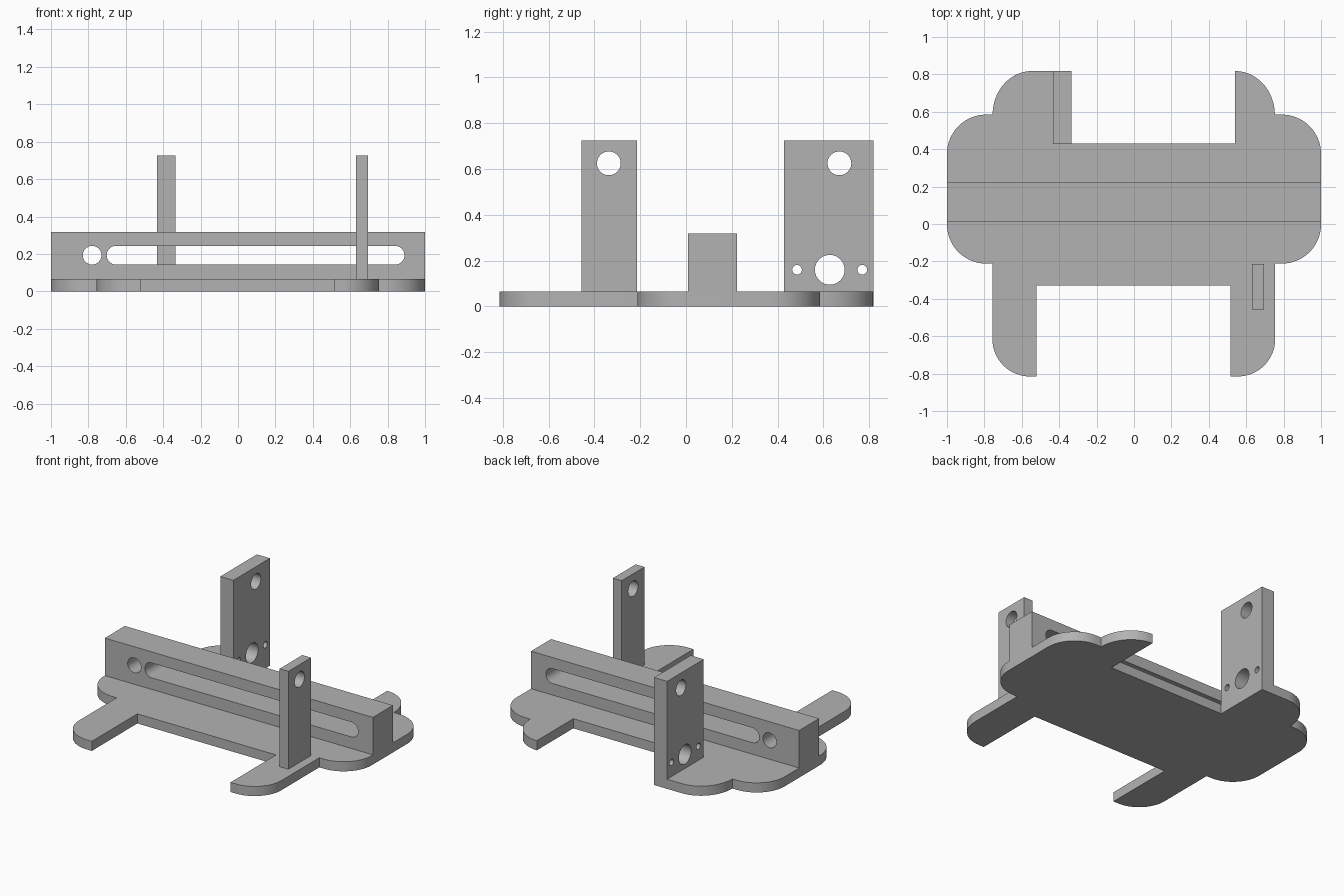
import bpy, bmesh
from math import pi, cos, sin, radians

cube = bpy.data.objects.get("Cube")
if cube:
    bpy.data.objects.remove(cube, do_unlink=True)

grey = bpy.data.materials.new("plain grey")
grey.use_nodes = True
colour = (0.45, 0.45, 0.45, 1)
grey.diffuse_color = colour
grey.node_tree.nodes["Principled BSDF"].inputs["Base Color"].default_value = colour

BASE = 0.065     # base thickness
POST = 0.725     # top of both posts


def arc(cx, cy, rx, ry, start, end, n=16):
    """Points of an elliptical arc, angles in degrees."""
    angles = [radians(start + (end - start) * i / n) for i in range(n + 1)]
    return [(cx + rx * cos(a), cy + ry * sin(a)) for a in angles]


def circle(cx, cy, r):
    return arc(cx, cy, r, r, 0, 360, 40)[:-1]


def rect(x0, y0, x1, y1):
    return [(x0, y0), (x1, y0), (x1, y1), (x0, y1)]


def plate(name, loops, thickness, location, rotation=(0, 0, 0)):
    """Flat outline with holes, extruded to a solid centred on its plane."""
    curve = bpy.data.curves.new(name, "CURVE")
    curve.dimensions = "2D"
    curve.fill_mode = "BOTH"
    curve.extrude = thickness / 2
    for loop in loops:
        spline = curve.splines.new("POLY")
        spline.points.add(len(loop) - 1)
        for point, (x, y) in zip(spline.points, loop):
            point.co = (x, y, 0, 1)
        spline.use_cyclic_u = True
    obj = bpy.data.objects.new(name, curve)
    bpy.context.collection.objects.link(obj)
    obj.location, obj.rotation_euler = location, rotation
    bpy.ops.object.select_all(action="DESELECT")
    obj.select_set(True)
    bpy.context.view_layer.objects.active = obj
    bpy.ops.object.convert(target="MESH")
    obj = bpy.context.object
    bm = bmesh.new()
    bm.from_mesh(obj.data)
    bmesh.ops.remove_doubles(bm, verts=bm.verts, dist=1e-4)
    bmesh.ops.recalc_face_normals(bm, faces=bm.faces)
    bm.to_mesh(obj.data)
    bm.free()
    obj.data.materials.clear()
    obj.data.materials.append(grey)
    bpy.ops.object.shade_smooth_by_angle(angle=radians(30))
    return obj


# Base: rounded body with two front legs and two rear lobes
outline = (
    [(-0.52, -0.33), (0.515, -0.33), (0.515, -0.815)]
    + arc(0.555, -0.615, 0.2, 0.2, -90, 0) + [(0.755, -0.212)]
    + arc(0.79, -0.002, 0.21, 0.21, -90, 0)
    + arc(0.79, 0.375, 0.21, 0.21, 0, 90)
    + arc(0.54, 0.585, 0.213, 0.233, 0, 90)
    + [(0.54, 0.43), (-0.335, 0.43), (-0.335, 0.818)]
    + arc(-0.545, 0.585, 0.211, 0.233, 90, 180)
    + arc(-0.79, 0.375, 0.21, 0.21, 90, 180)
    + arc(-0.79, -0.002, 0.21, 0.21, 180, 270) + [(-0.757, -0.212)]
    + arc(-0.557, -0.615, 0.2, 0.2, 180, 270) + [(-0.52, -0.815)]
)
plate("base", [outline], BASE, (0, 0, BASE / 2))

# Slotted crossbar with a round hole beside the slot
slot = arc(0.84, 0.193, 0.05, 0.05, -90, 90) + arc(-0.652, 0.193, 0.05, 0.05, 90, 270)
plate("slotted_bar",
      [rect(-1, BASE, 1, 0.318), slot, circle(-0.78, 0.193, 0.05)],
      0.213, (0, 0.116, 0), (pi / 2, 0, 0))

# Upright posts, drawn in the side plane
side = (pi / 2, 0, pi / 2)
plate("rear_post",
      [rect(0.428, BASE, 0.818, POST), circle(0.67, 0.625, 0.052),
       circle(0.628, 0.16, 0.065), circle(0.485, 0.16, 0.021), circle(0.77, 0.16, 0.021)],
      0.097, (-0.3835, 0, 0), side)
plate("front_post",
      [rect(-0.457, BASE, -0.215, POST), circle(-0.337, 0.625, 0.052)],
      0.065, (0.663, 0, 0), side)
